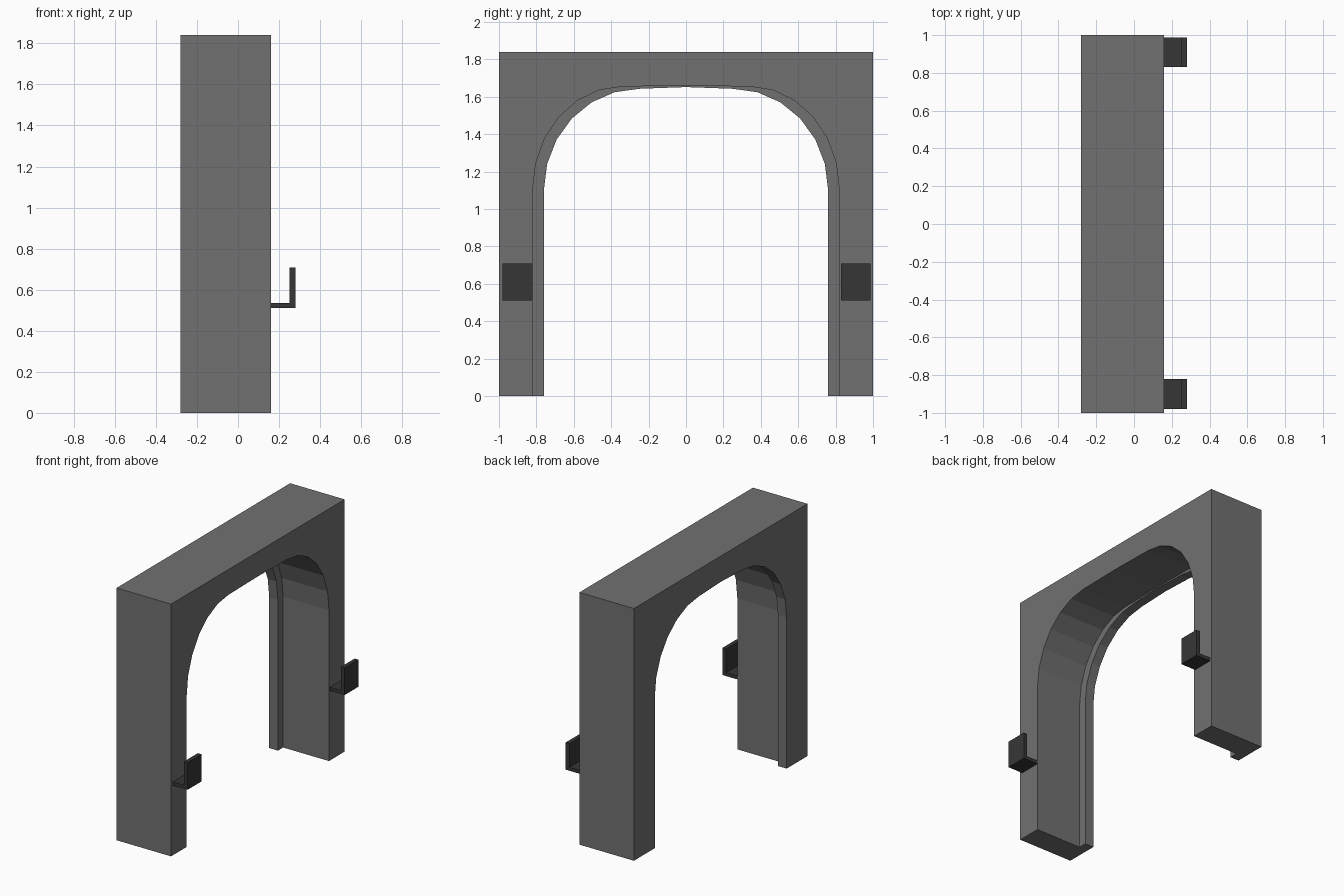
import bpy, bmesh, math

if "Cube" in bpy.data.objects:
    bpy.data.objects.remove(bpy.data.objects["Cube"])


def material(name, v):
    m = bpy.data.materials.new(name)
    m.diffuse_color = (v, v, v, 1)
    m.use_nodes = True
    m.node_tree.nodes["Principled BSDF"].inputs["Base Color"].default_value = m.diffuse_color
    return m


grey = material("mid_grey", 0.165)
dark = material("dark_grey", 0.037)


def finish(bm, name, mat):
    bmesh.ops.recalc_face_normals(bm, faces=bm.faces)
    me = bpy.data.meshes.new(name)
    bm.to_mesh(me)
    bm.free()
    ob = bpy.data.objects.new(name, me)
    bpy.context.collection.objects.link(ob)
    me.materials.append(mat)
    return ob


def arch(width, corner_y, spring, rise, crown, steps=6):
    """Opening outline from the -y foot over the top to the +y foot."""
    half = [(width, 0.0)]
    for i in range(steps + 1):
        a = math.pi / 2 * i / steps
        half.append((corner_y + (width - corner_y) * math.cos(a),
                     spring + rise * math.sin(a)))
    return [(-y, z) for y, z in half] + [(0, crown)] + half[::-1]


# Arch frame: block with a wide opening and a narrower lip at the back
X0, XLIP, X1, H = -0.28, -0.21, 0.16, 1.84
wide = arch(0.82, 0.34, 1.10, 0.555, 1.66)
narrow = arch(0.76, 0.25, 1.10, 0.543, 1.652)
box = [(1, 0), (1, H), (-1, H), (-1, 0)]

bm = bmesh.new()


def ring(points, x):
    return [bm.verts.new((x, y, z)) for y, z in points]


def strip(a, b):
    for i in range(len(a) - 1):
        bm.faces.new((a[i], a[i + 1], b[i + 1], b[i]))


w1, w0 = ring(wide, X1), ring(wide, XLIP)
n1, n0 = ring(narrow, XLIP), ring(narrow, X0)
b1, b0 = ring(box, X1), ring(box, X0)
strip(w1, w0)
strip(w0, n1)
strip(n1, n0)
strip(b1, b0)
bm.faces.new(w1 + b1)
bm.faces.new(n0 + b0)
# Undersides of the two legs
bm.faces.new((w1[0], w0[0], n1[0], n0[0], b0[3], b1[3]))
bm.faces.new((w1[-1], w0[-1], n1[-1], n0[-1], b0[0], b1[0]))
finish(bm, "arch_frame", grey)

# L-shaped brackets on the +x face of each leg
profile = [(0.16, 0.51), (0.28, 0.51), (0.28, 0.708),
           (0.25, 0.708), (0.25, 0.535), (0.16, 0.535)]
for name, y0, y1 in (("left_bracket", -0.98, -0.82), ("right_bracket", 0.83, 0.987)):
    bm = bmesh.new()
    f = bm.faces.new([bm.verts.new((x, y0, z)) for x, z in profile])
    ext = bmesh.ops.extrude_face_region(bm, geom=[f], use_keep_orig=True)
    for v in ext["geom"]:
        if isinstance(v, bmesh.types.BMVert):
            v.co.y = y1
    finish(bm, name, dark)
